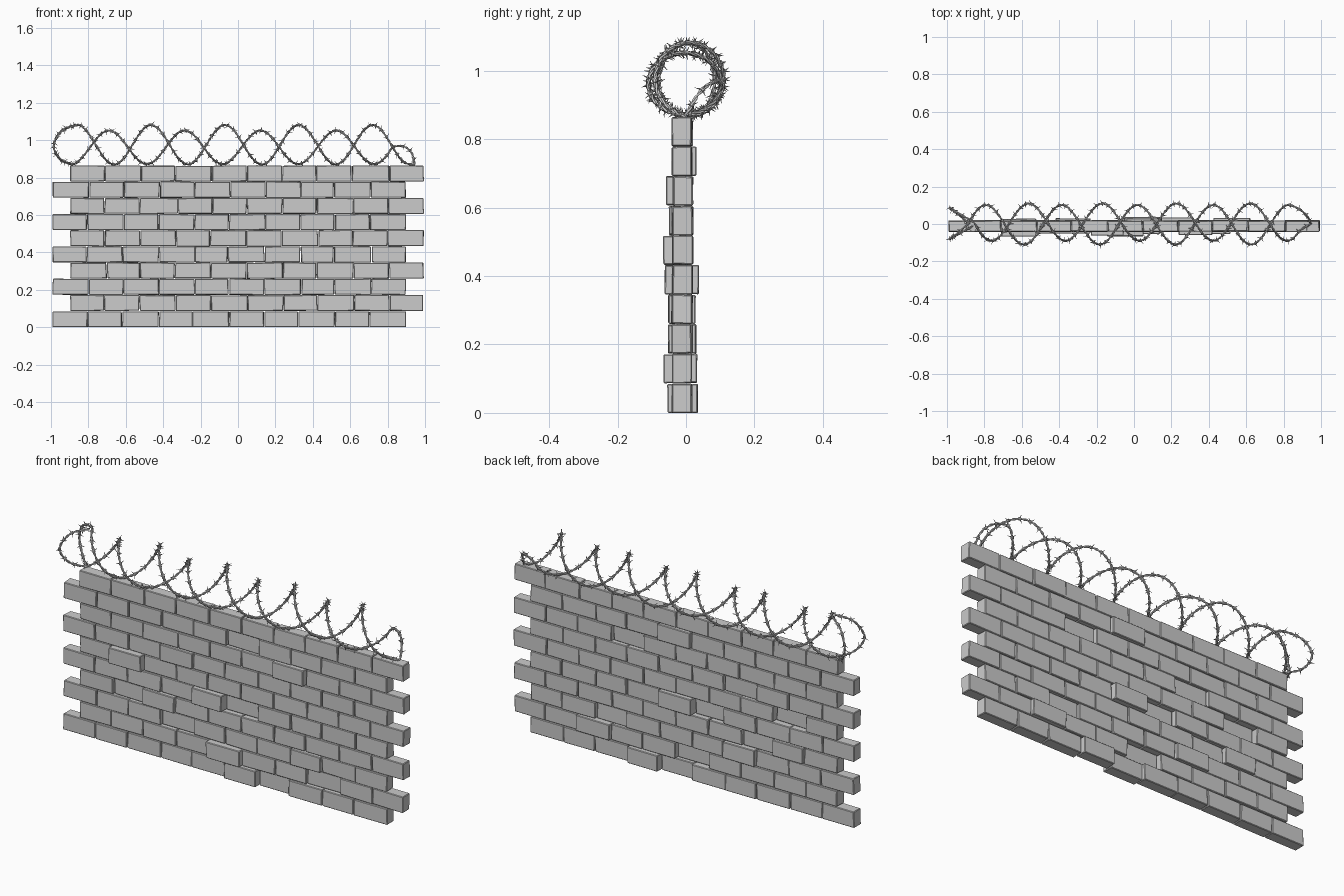
import bpy, bmesh, random
from math import sin, cos, pi
from mathutils import Vector, Matrix

if "Cube" in bpy.data.objects:
    bpy.data.objects.remove(bpy.data.objects["Cube"])

random.seed(7)


def add_object(name, data):
    ob = bpy.data.objects.new(name, data)
    bpy.context.collection.objects.link(ob)
    return ob


# ---- brick wall: ten staggered courses, some bricks pushed out ----
ROWS, COLS, PITCH, ROW_H, DEPTH = 10, 10, 0.189, 0.0865, 0.058
pushed = {(5, 1): -0.027, (4, 4): -0.022, (1, 4): -0.026, (7, 6): -0.018, (3, 2): -0.012,
          (0, 5): -0.014, (2, 7): -0.012, (4, 5): 0.02, (2, 3): 0.012, (0, 6): 0.017,
          (3, 1): 0.01, (8, 5): 0.012, (1, 7): 0.015, (6, 3): -0.01}
bm = bmesh.new()
for r in range(ROWS):
    x0 = -0.992 if r % 2 == 0 else -0.897
    joints = [x0 + i * PITCH + (random.uniform(-0.008, 0.008) if 0 < i < COLS else 0)
              for i in range(COLS + 1)]
    for c in range(COLS):
        a, b = joints[c], joints[c + 1]
        y = -0.011 + pushed.get((r, c), random.uniform(-0.003, 0.003))
        m = Matrix.Translation((0.5 * (a + b), y, (r + 0.5) * ROW_H))
        m = m @ Matrix.Diagonal((b - a - 0.003, DEPTH, ROW_H - 0.002, 1))
        for v in bmesh.ops.create_cube(bm, size=1, matrix=m)['verts']:
            v.co.x += random.uniform(-0.003, 0.003)
            v.co.y += random.uniform(-0.001, 0.001)
            v.co.z = max(0, v.co.z + random.uniform(-0.0015, 0.0015)) if r else max(0, v.co.z - 0.001)
me = bpy.data.meshes.new("brick_wall")
bm.to_mesh(me)
bm.free()
bev = add_object("brick_wall", me).modifiers.new("worn_edges", 'BEVEL')
bev.width, bev.segments = 0.003, 1


# ---- razor coil: two opposed helices with hooked ends ----
def helix(x_top, period, x_from, x_to, cy, cz, ry, rz, n=48):
    pts = []
    for i in range(n + 1):
        x = x_from + (x_to - x_from) * i / n
        t = 2 * pi * (x - x_top) / period
        pts.append(Vector((x, cy - ry * sin(t), cz + rz * cos(t))))
    return pts


def resample(ctrl, step):
    """Smooth path through the control points, evenly spaced."""
    dense = []
    p = [ctrl[0]] + ctrl + [ctrl[-1]]
    for i in range(1, len(p) - 2):
        a, b, c, d = p[i - 1:i + 3]
        for k in range(16):
            t = k / 16
            dense.append(0.5 * (2 * b + (c - a) * t + (2 * a - 5 * b + 4 * c - d) * t * t
                                + (3 * b - a - 3 * c + d) * t ** 3))
    dense.append(ctrl[-1])
    out, travelled = [dense[0]], 0
    for a, b in zip(dense, dense[1:]):
        travelled += (b - a).length
        if travelled >= step:
            out.append(b)
            travelled -= step
    return out


def frames(path):
    """Tangent and two carried-along normals at each path point."""
    n, res = Vector((0.3, 0.2, 1)), []
    for i in range(len(path)):
        t = (path[min(i + 1, len(path) - 1)] - path[max(i - 1, 0)]).normalized()
        n = (n - t * n.dot(t)).normalized()
        res.append((t, n, t.cross(n)))
    return res


def barbed_wire(name, ctrl):
    path = resample(ctrl, 0.007)
    fr = frames(path)
    # twisted pair of strands
    cu = bpy.data.curves.new(name, 'CURVE')
    cu.dimensions = '3D'
    cu.bevel_depth, cu.bevel_resolution, cu.use_fill_caps = 0.0034, 1, True
    for phase in (0, pi):
        sp = cu.splines.new('POLY')
        sp.points.add(len(path) - 1)
        for i, (p, (t, n, b)) in enumerate(zip(path, fr)):
            a = phase + i * pi / 4
            sp.points[i].co = (*(p + 0.003 * (cos(a) * n + sin(a) * b)), 1)
        sp.use_smooth = True
    add_object(name, cu)
    # barbs: a wrapped knot with four slanted spikes
    bm = bmesh.new()
    for i in range(4, len(path) - 2, 8):
        p, (t, n, b) = path[i], fr[i]
        rot = t.to_track_quat('Z', 'Y').to_matrix().to_4x4()
        bmesh.ops.create_cone(bm, cap_ends=True, segments=8, radius1=0.0075, radius2=0.0075,
                              depth=0.011, matrix=Matrix.Translation(p) @ rot)
        roll = random.uniform(0, pi)
        for k in range(4):
            a = roll + k * pi / 2
            d = (cos(a) * n + sin(a) * b + (0.5 if k % 2 else -0.5) * t).normalized()
            rot = d.to_track_quat('Z', 'Y').to_matrix().to_4x4()
            bmesh.ops.create_cone(bm, cap_ends=True, segments=5, radius1=0.0034, radius2=0.0004,
                                  depth=0.022, matrix=Matrix.Translation(p + d * 0.012) @ rot)
    me = bpy.data.meshes.new(name + "_barbs")
    bm.to_mesh(me)
    bm.free()
    add_object(name + "_barbs", me)


V = Vector
coil_a = [V((-0.88, 0, 0.872)), V((-0.95, 0.06, 0.895)), V((-0.985, 0.085, 0.97)), V((-0.945, 0.06, 1.05))]
coil_a += helix(-0.86, 0.395, -0.86, 0.89, 0.01, 0.976, 0.1, 0.106)
coil_a += [V((0.945, 0, 0.868))]
barbed_wire("barbed_wire_a", coil_a)

coil_b = [V((-0.86, -0.01, 1.08)), V((-0.94, -0.055, 1.05)), V((-0.985, -0.08, 0.97)), V((-0.95, -0.055, 0.9))]
coil_b += helix(-0.69, 0.405, -0.89, 0.83, -0.004, 0.962, 0.106, 0.09)
coil_b += [V((0.89, 0.075, 0.965)), V((0.93, 0.035, 0.93)), V((0.945, 0, 0.868))]
barbed_wire("barbed_wire_b", coil_b)
